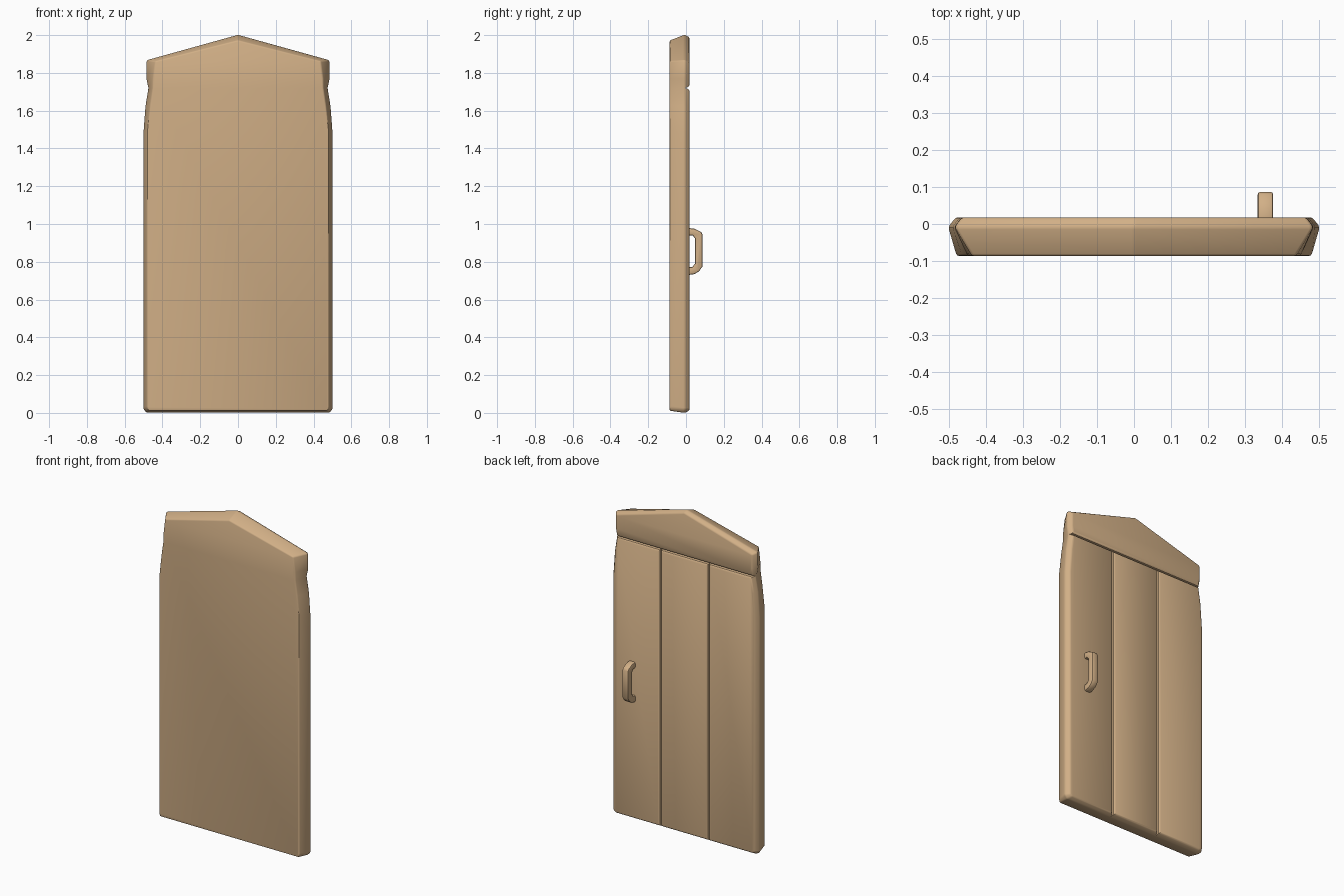
import bpy
import bmesh

cube = bpy.data.objects.get("Cube")
if cube:
    bpy.data.objects.remove(cube, do_unlink=True)

wood = bpy.data.materials.new("tan wood")
wood.use_nodes = True
TAN = (0.64, 0.43, 0.24, 1)
wood.diffuse_color = TAN
wood.node_tree.nodes["Principled BSDF"].inputs["Base Color"].default_value = TAN


def loft(name, rings):
    """Join matching rings of points into a closed solid."""
    bm = bmesh.new()
    loops = [[bm.verts.new(p) for p in ring] for ring in rings]
    n = len(loops[0])
    for a, b in zip(loops, loops[1:]):
        for i in range(n):
            j = (i + 1) % n
            bm.faces.new((a[i], a[j], b[j], b[i]))
    bm.faces.new(loops[0])
    bm.faces.new(loops[-1])
    bmesh.ops.recalc_face_normals(bm, faces=bm.faces)
    mesh = bpy.data.meshes.new(name)
    bm.to_mesh(mesh)
    bm.free()
    obj = bpy.data.objects.new(name, mesh)
    bpy.context.collection.objects.link(obj)
    mesh.materials.append(wood)
    return obj


def select(obj):
    bpy.ops.object.select_all(action="DESELECT")
    obj.select_set(True)
    bpy.context.view_layer.objects.active = obj


def apply(obj, kind, **settings):
    mod = obj.modifiers.new(kind.title(), kind)
    for key, value in settings.items():
        setattr(mod, key, value)
    select(obj)
    bpy.ops.object.modifier_apply(modifier=mod.name)


def mirrored(half, y):
    """Right half outline, bottom to peak, mirrored into a full ring at depth y."""
    left = [(-x, z) for x, z in reversed(half) if x > 0]
    return [(x, y, z) for x, z in half + left]


# Door slab: narrow front face, widest near the back, peaked top
front = [(0.475, 0.012), (0.48, 0.03), (0.48, 1.5), (0.465, 1.63),
         (0.452, 1.72), (0.45, 1.77), (0.438, 1.862), (0, 1.972)]
middle = [(0.485, 0), (0.503, 0.02), (0.503, 1.47), (0.492, 1.62),
          (0.476, 1.72), (0.487, 1.77), (0.486, 1.868), (0, 2.003)]
back = [(x - 0.02 if x else 0, min(max(z, 0.012), z - 0.012 if z > 1.8 else z + 0.012))
        for x, z in middle]
door = loft("door_panel", [mirrored(front, -0.087), mirrored(middle, -0.008),
                           mirrored(back, 0.018)])
apply(door, "BEVEL", width=0.007, segments=2, limit_method="ANGLE", angle_limit=0.42)

# Soft-edged grooves dividing the back into three planks and a top board
half_groove = [(-0.024, 0.03), (-0.017, 0.019), (-0.005, 0.011)]
groove = half_groove + [(0, -0.006)] + [(-u, y) for u, y in reversed(half_groove)]
cutters = [loft("top_board_cutter", [[(x, y, 1.72 + u) for u, y in groove]
                                     for x in (-0.7, 0.7)])]
for side in (-1, 1):
    cutters.append(loft("plank_cutter", [[(side * 0.165 + u, y, z) for u, y in groove]
                                         for z in (-0.1, 1.721)]))
for cutter in cutters:
    cutter.hide_render = True
    apply(door, "BOOLEAN", object=cutter, operation="DIFFERENCE", solver="EXACT")
    bpy.data.objects.remove(cutter, do_unlink=True)

# Pull handle on the back
outer = [(0.0, 0.98), (0.045, 0.975), (0.08, 0.958), (0.087, 0.945),
         (0.087, 0.775), (0.07, 0.75), (0.045, 0.735), (0.0, 0.728)]
inner = [(0.0, 0.772), (0.033, 0.772), (0.047, 0.79),
         (0.047, 0.925), (0.035, 0.94), (0.0, 0.94)]
handle = loft("handle", [[(x, y, z) for y, z in outer + inner] for x in (0.335, 0.377)])
apply(handle, "BEVEL", width=0.007, segments=2, limit_method="ANGLE", angle_limit=1.0)

for obj in (door, handle):
    select(obj)
    bpy.ops.object.shade_smooth_by_angle(angle=0.6)
